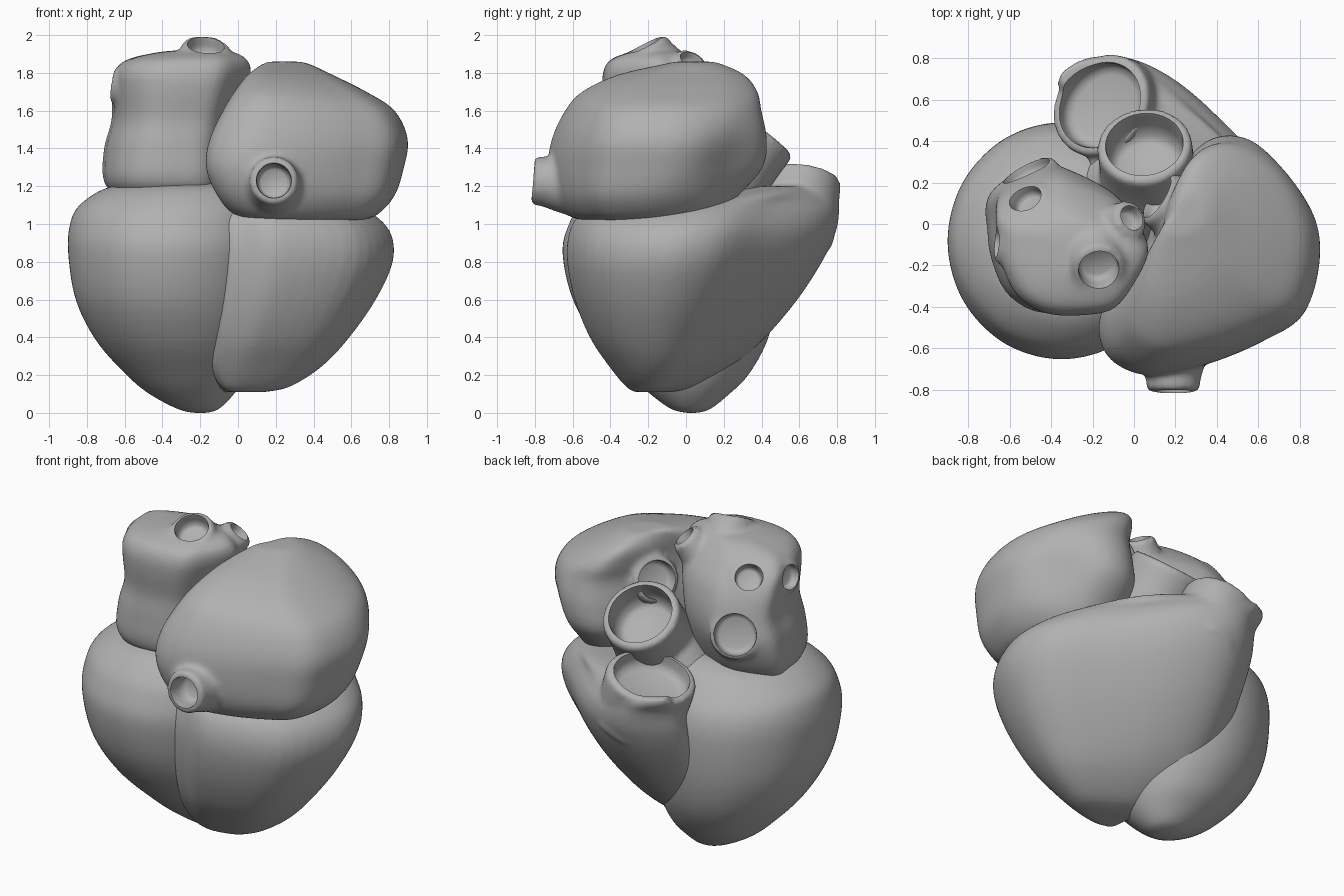
import bpy, bmesh, math
from mathutils import Vector

grey = bpy.data.materials.new("tissue_grey")
grey.diffuse_color = (0.44, 0.44, 0.44, 1)


def catmull(pts, n, closed):
    """Smooth curve through points of any dimension."""
    out, m = [], len(pts)
    for i in range(m if closed else m - 1):
        q = [pts[(i + k) % m] if closed else pts[min(max(i + k, 0), m - 1)] for k in (-1, 0, 1, 2)]
        for s in range(n):
            t = s / n
            out.append([0.5 * (2 * b + (c - a) * t + (2 * a - 5 * b + 4 * c - d) * t * t
                               + (3 * b - a - 3 * c + d) * t ** 3) for a, b, c, d in zip(*q)])
    if not closed:
        out.append(list(pts[-1]))
    return out


def skin(bm, rings):
    """Closed solid through a stack of equal-length rings."""
    vs = [[bm.verts.new(p) for p in r] for r in rings]
    n = len(vs[0])
    for a, b in zip(vs, vs[1:]):
        for i in range(n):
            j = (i + 1) % n
            bm.faces.new((a[i], a[j], b[j], b[i]))
    bm.faces.new(vs[0][::-1])
    bm.faces.new(vs[-1])


def add_body(bm, outline, levels):
    """Plan outline fitted to (z, xmin, xmax, ymin, ymax) at each level."""
    o = catmull(outline, 5, True)
    x0, x1 = min(p[0] for p in o), max(p[0] for p in o)
    y0, y1 = min(p[1] for p in o), max(p[1] for p in o)
    skin(bm, [[(a + (b - a) * (x - x0) / (x1 - x0), c + (d - c) * (y - y0) / (y1 - y0), z)
               for x, y in o] for z, a, b, c, d in catmull(levels, 4, False)])


def add_lathe(bm, centre, normal, profile, squash):
    """Solid of revolution, profile = (radius, height along normal), squashed across (1, -1)."""
    q = Vector(normal).to_track_quat('Z', 'Y')
    d = Vector((1, -1, 0)).normalized()
    rings = []
    for r, h in profile:
        ring = []
        for i in range(40):
            a = math.tau * i / 40
            off = q @ Vector((r * math.cos(a), r * math.sin(a), 0))
            off -= d * off.dot(d) * (1 - squash)
            ring.append(Vector(centre) + off + q @ Vector((0, 0, h)))
        rings.append(ring)
    skin(bm, rings)


def to_object(name, bm):
    bmesh.ops.recalc_face_normals(bm, faces=bm.faces)
    me = bpy.data.meshes.new(name)
    bm.to_mesh(me)
    bm.free()
    ob = bpy.data.objects.new(name, me)
    bpy.context.collection.objects.link(ob)
    return ob


def build(name, outline=None, levels=None, vessels=(), dents=(), squash=1):
    """Body and vessel stubs melted together, then bored hollow.
    vessel = (centre, normal, outer radius, inner radius, stub length, bore depth, flare)
    dent = (centre, radius, push)"""
    bm, cut = bmesh.new(), bmesh.new()
    if outline:
        add_body(bm, outline, levels)
    for c, n, ro, ri, length, depth, flare in vessels:
        add_lathe(bm, c, n, [(ro * flare, -length), (ro * (1 + flare) / 2, -length * 0.6),
                             (ro, -length * 0.25), (ro, -0.015), (ro - 0.015, 0)], squash)
        add_lathe(cut, c, n, [(ri * 0.75, -depth), (ri * 0.92, -depth * 0.88),
                              (ri, -depth * 0.5), (ri, -0.02), (ri + 0.015, 0.06)], squash)
    ob = to_object(name, bm)
    rm = ob.modifiers.new("melt", 'REMESH')
    rm.mode, rm.voxel_size = 'VOXEL', 0.016
    sm = ob.modifiers.new("soften", 'SMOOTH')
    sm.factor, sm.iterations = 0.5, 8
    cutter = to_object("bore_cutter", cut)
    cutter.hide_render = True
    if vessels:
        bo = ob.modifiers.new("bore", 'BOOLEAN')
        bo.operation, bo.object, bo.solver = 'DIFFERENCE', cutter, 'EXACT'
    bpy.context.view_layer.update()
    me = bpy.data.meshes.new_from_object(ob.evaluated_get(bpy.context.evaluated_depsgraph_get()))
    for c, r, push in dents:
        for v in me.vertices:
            v.co += Vector(push) * math.exp(-((v.co - Vector(c)).length / r) ** 2)
    ob.modifiers.clear()
    ob.data = me
    me.name = name
    me.materials.clear()
    me.materials.append(grey)
    bpy.data.objects.remove(cutter)
    bpy.ops.object.select_all(action='DESELECT')
    ob.select_set(True)
    bpy.context.view_layer.objects.active = ob
    bpy.ops.object.shade_smooth_by_angle(angle=math.radians(50))


# Large ventricle with the apex
circle = [(math.cos(math.tau * i / 12), math.sin(math.tau * i / 12)) for i in range(12)]
build("left_ventricle", circle, [
    (0.0, -0.24, -0.16, 0.0, 0.06), (0.02, -0.32, -0.10, -0.08, 0.13), (0.1, -0.47, -0.02, -0.19, 0.23),
    (0.2, -0.59, 0.04, -0.30, 0.33), (0.38, -0.75, 0.12, -0.47, 0.43), (0.6, -0.86, 0.17, -0.60, 0.48),
    (0.85, -0.90, 0.2, -0.655, 0.49), (1.0, -0.89, 0.2, -0.62, 0.46), (1.1, -0.84, 0.18, -0.56, 0.39),
    (1.19, -0.70, 0.1, -0.45, 0.3), (1.23, -0.5, 0.0, -0.3, 0.2)])

# Wrapping ventricle and its outflow trunk
build("right_ventricle_and_trunk", [
    (-0.08, -0.48), (0.05, -0.58), (0.25, -0.62), (0.64, -0.47), (0.82, -0.13), (0.77, 0.17), (0.53, 0.43),
    (0.25, 0.69), (0.0, 0.81), (-0.2, 0.78), (-0.36, 0.6), (-0.25, 0.35), (-0.12, 0.0)], [
    (0.11, -0.08, 0.14, -0.27, -0.08), (0.14, -0.2, 0.28, -0.32, 0.05), (0.25, -0.31, 0.45, -0.41, 0.25),
    (0.4, -0.34, 0.59, -0.51, 0.42), (0.6, -0.36, 0.73, -0.59, 0.59), (0.8, -0.37, 0.82, -0.63, 0.72),
    (0.95, -0.37, 0.81, -0.62, 0.79), (1.05, -0.36, 0.72, -0.56, 0.81), (1.11, -0.36, 0.6, -0.4, 0.81),
    (1.16, -0.37, 0.42, 0.0, 0.81), (1.2, -0.36, 0.22, 0.25, 0.79)],
    [((-0.165, 0.575, 1.24), (-0.33, 0.08, 0.94), 0.265, 0.22, 0.35, 0.1, 0.95)], squash=0.85)

# Upper chamber on the +x side, with front and inner vein mouths
build("right_atrium", [
    (-0.15, -0.6), (-0.17, -0.45), (-0.08, -0.27), (0.05, -0.1), (0.11, 0.08), (0.27, 0.33), (0.42, 0.42),
    (0.61, 0.38), (0.8, 0.2), (0.89, -0.1), (0.82, -0.42), (0.62, -0.56), (0.35, -0.67), (0.1, -0.72),
    (-0.05, -0.69)], [
    (1.02, 0.1, 0.66, -0.55, 0.08), (1.05, -0.02, 0.74, -0.63, 0.18), (1.15, -0.11, 0.83, -0.70, 0.28),
    (1.3, -0.17, 0.88, -0.73, 0.41), (1.45, -0.15, 0.90, -0.71, 0.43), (1.6, -0.08, 0.83, -0.64, 0.40),
    (1.7, -0.02, 0.68, -0.55, 0.38), (1.79, 0.05, 0.5, -0.36, 0.31), (1.85, 0.13, 0.37, -0.1, 0.18),
    (1.86, 0.18, 0.3, -0.05, 0.12)], [
    ((0.19, -0.81, 1.23), (0.0, -0.98, 0.08), 0.13, 0.09, 0.2, 0.12, 1.3),
    ((0.11, 0.13, 1.6), (-0.8, 0.5, 0.3), 0.14, 0.11, 0.15, 0.07, 1.2)],
    [((0.74, 0.25, 1.32), 0.2, (-0.05, -0.04, 0.0))])

# Upper chamber on the -x side, with five vein mouths
build("left_atrium", [
    (-0.7, 0.15), (-0.55, 0.25), (-0.4, 0.29), (-0.25, 0.25), (-0.05, 0.15), (0.05, 0.03), (0.07, -0.08),
    (0.0, -0.25), (-0.1, -0.4), (-0.25, -0.44), (-0.45, -0.43), (-0.6, -0.33), (-0.68, -0.15),
    (-0.7, 0.0)], [
    (1.1, -0.6, -0.05, -0.3, 0.1), (1.22, -0.71, -0.02, -0.42, 0.2), (1.4, -0.71, -0.01, -0.43, 0.28),
    (1.55, -0.67, 0.01, -0.42, 0.28), (1.7, -0.67, 0.05, -0.44, 0.23), (1.8, -0.66, 0.07, -0.44, 0.15),
    (1.87, -0.59, 0.05, -0.4, 0.07), (1.91, -0.42, -0.02, -0.3, 0.0), (1.92, -0.3, -0.1, -0.25, -0.1)], [
    ((-0.17, -0.22, 1.945), (0.1, -0.45, 0.88), 0.13, 0.095, 0.15, 0.09, 1.3),
    ((-0.01, 0.03, 1.87), (0.55, 0.35, 0.75), 0.095, 0.06, 0.15, 0.06, 1.3),
    ((-0.665, -0.09, 1.74), (-0.97, 0.1, 0.15), 0.1, 0.07, 0.1, 0.05, 1.4),
    ((-0.52, 0.12, 1.78), (-0.45, 0.6, 0.65), 0.11, 0.075, 0.15, 0.06, 1.25),
    ((-0.52, 0.255, 1.47), (-0.45, 0.85, 0.25), 0.15, 0.12, 0.15, 0.06, 1.15)])

# Main artery stub with a broad root filling the gap between the chambers
build("aorta", circle, [
    (0.8, -0.25, 0.25, -0.1, 0.4), (1.1, -0.3, 0.3, -0.1, 0.38), (1.22, -0.24, 0.28, -0.05, 0.38),
    (1.32, -0.15, 0.25, 0.0, 0.36), (1.37, -0.05, 0.15, 0.1, 0.3)],
    [((0.05, 0.385, 1.5), (-0.08, 0.6, 0.79), 0.23, 0.185, 0.55, 0.18, 1.1)])
